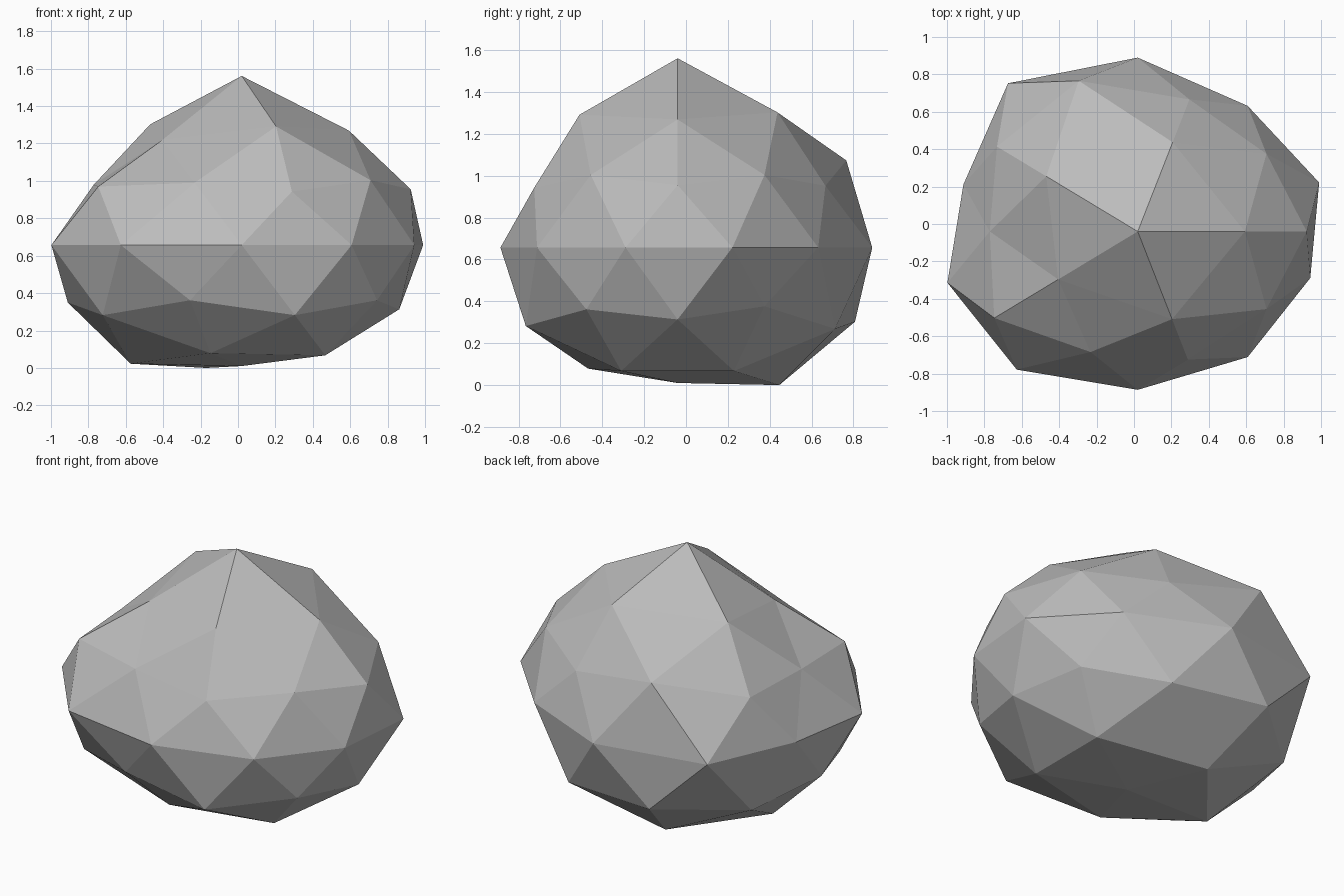
import bpy
import bmesh
import math
from mathutils import Vector

CENTRE = Vector((0.02, -0.04, 0.65))
SQUASH = Vector((1.0, 0.83, 0.66))

# Radial swell of each faceted corner, ring by ring from the peak down,
# each ring running anticlockwise from +x
SWELL_RINGS = [
    [1.37],
    [1.09, 1.15, 1.15, 1.0, 1.13],
    [1.0, 1.2, 0.93, 0.96, 1.0],
    [1.01, 1.0, 1.04, 1.06, 0.97],
    [1.02, 1.0, 1.12, 1.18, 0.98, 1.07, 1.1, 1.02, 1.0, 0.97],
    [0.95, 1.2, 1.04, 1.0, 1.0],
    [0.99, 1.12, 1.12, 1.08, 1.08],
    [1.05, 1.17, 1.13, 1.03, 1.05],
    [0.98],
]


def remove_default_cube():
    cube = bpy.data.objects.get("Cube")
    if cube:
        bpy.data.objects.remove(cube, do_unlink=True)


def make_material(name, colour):
    material = bpy.data.materials.new(name)
    material.use_nodes = True
    material.diffuse_color = colour
    for node in material.node_tree.nodes:
        if node.type == "BSDF_PRINCIPLED":
            node.inputs["Base Color"].default_value = colour
            node.inputs["Roughness"].default_value = 0.9
    return material


def ring_order(vert):
    """Sort key: highest ring first, then by angle around the ring."""
    angle = math.atan2(vert.co.y, vert.co.x) % math.tau
    if angle > math.tau - 0.01:
        angle = 0.0
    return (-round(vert.co.z, 2), angle)


def make_boulder(name, material):
    # Low-poly sphere, squashed and pushed in or out along its radii
    bm = bmesh.new()
    bmesh.ops.create_icosphere(bm, subdivisions=2, radius=1.0)
    swells = [swell for ring in SWELL_RINGS for swell in ring]
    for vert, swell in zip(sorted(bm.verts, key=ring_order), swells):
        vert.co = CENTRE + vert.co.normalized() * SQUASH * swell

    # Chamfer only the sharper ridges
    ridges = [e for e in bm.edges if e.calc_face_angle(0) > math.radians(30)]
    bmesh.ops.bevel(bm, geom=ridges, offset=0.025, offset_type="OFFSET",
                    segments=1, profile=0.5, affect="EDGES", clamp_overlap=True)

    # Rest the stone on the ground
    lowest = min(vert.co.z for vert in bm.verts)
    bmesh.ops.translate(bm, verts=bm.verts, vec=(0, 0, -lowest))
    bmesh.ops.recalc_face_normals(bm, faces=bm.faces)

    mesh = bpy.data.meshes.new(name)
    bm.to_mesh(mesh)
    bm.free()
    mesh.materials.append(material)
    boulder = bpy.data.objects.new(name, mesh)
    bpy.context.collection.objects.link(boulder)
    return boulder


remove_default_cube()
stone_grey = make_material("stone grey", (0.5, 0.5, 0.5, 1.0))
make_boulder("boulder", stone_grey)
